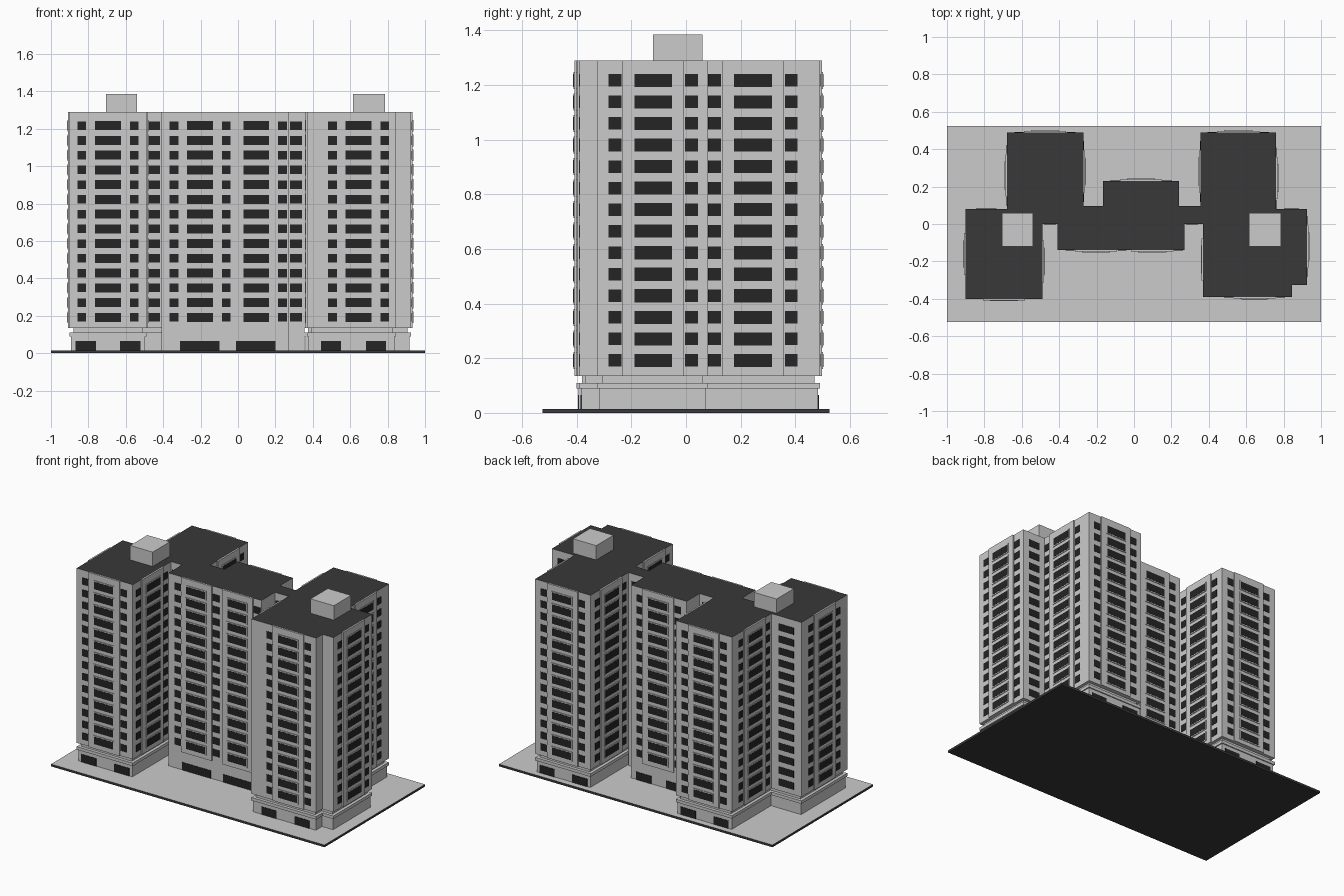
import bpy, bmesh
from mathutils import Vector

if "Cube" in bpy.data.objects:
    bpy.data.objects.remove(bpy.data.objects["Cube"])


def material(name, v):
    m = bpy.data.materials.new(name)
    m.diffuse_color = (v, v, v, 1)
    m.use_nodes = True
    m.node_tree.nodes["Principled BSDF"].inputs["Base Color"].default_value = m.diffuse_color
    return m


WALL = material("light_grey_wall", 0.6)
ROOF = material("dark_roof", 0.04)
GLASS = material("dark_glass", 0.018)


def finish(name, bm, mats):
    me = bpy.data.meshes.new(name)
    bm.normal_update()
    bm.to_mesh(me)
    bm.free()
    for m in mats:
        me.materials.append(m)
    ob = bpy.data.objects.new(name, me)
    bpy.context.collection.objects.link(ob)
    return ob


def box(bm, lo, hi):
    r = bmesh.ops.create_cube(bm, size=1)
    for v in r["verts"]:
        v.co = Vector([lo[i] if v.co[i] < 0 else hi[i] for i in range(3)])


def prism(name, pts, z0, z1, off=0.0, dark_top=False):
    """Extrude a counter-clockwise right-angled outline, offset outwards by off."""
    out = []
    for i, p in enumerate(pts):
        q = Vector(p)
        for a, b in ((pts[i - 1], p), (p, pts[(i + 1) % len(pts)])):
            d = (Vector(b) - Vector(a)).normalized()
            q = q + Vector((d.y, -d.x)) * off
        out.append(q)
    bm = bmesh.new()
    base = bm.faces.new([bm.verts.new((q.x, q.y, z0)) for q in out])
    r = bmesh.ops.extrude_face_region(bm, geom=[base])
    for g in r["geom"]:
        if isinstance(g, bmesh.types.BMVert):
            g.co.z = z1
    bmesh.ops.recalc_face_normals(bm, faces=bm.faces[:])
    if dark_top:
        for f in bm.faces:
            if f.normal.z > 0.9:
                f.material_index = 1
    return finish(name, bm, [WALL, ROOF])


# Ground slab: dark with a light top
bm = bmesh.new()
box(bm, (-1, -0.525, 0), (1, 0.525, 0.015))
bm.normal_update()
for f in bm.faces:
    f.material_index = 1 if f.normal.z > 0.9 else 0
finish("ground_slab", bm, [ROOF, WALL])

# Building outlines
LEFT = [(-.90, -.40), (-.49, -.40), (-.49, 0), (-.27, 0), (-.27, .49),
        (-.68, .49), (-.68, .08), (-.90, .08)]
RIGHT = [(.37, -.39), (.845, -.39), (.845, -.325), (.925, -.325), (.925, .08),
         (.76, .08), (.76, .49), (.355, .49), (.355, 0), (.37, 0)]
MID = [(-.41, -.14), (.27, -.14), (.27, 0), (.355, 0), (.355, .095), (.24, .095),
       (.24, .23), (-.165, .23), (-.165, .095), (-.27, .095), (-.27, 0), (-.41, 0)]
TOP = 1.29
for side, pts in (("left", LEFT), ("right", RIGHT)):
    prism(side + "_tower", pts, 0.135, TOP, 0, True)
    prism(side + "_neck", pts, 0.11, 0.135, -0.02)
    prism(side + "_cornice", pts, 0.09, 0.11, 0)
    prism(side + "_podium", pts, 0.015, 0.09, -0.007)
prism("middle_block", MID, 0.015, TOP, 0, True)

# Lift housings on the roof
for name, x0, x1 in (("left_lift_housing", -.705, -.54), ("right_lift_housing", .615, .785)):
    bm = bmesh.new()
    box(bm, (x0, -.12, TOP), (x1, .06, 1.385))
    finish(name, bm, [WALL])

# Bays, frames and panes
bays, frames, panes = bmesh.new(), bmesh.new(), bmesh.new()
FLOORS = [0.192 + 0.0788 * i for i in range(14)]


def plate(bm, side, at, c, w, z0, z1, d0, d1):
    """Box on a wall: side is '+x', '-y' and so on, at is the wall plane."""
    s = 1 if side[0] == "+" else -1
    a, b = sorted((at + s * d0, at + s * d1))
    if side[1] == "x":
        box(bm, (a, c - w / 2, z0), (b, c + w / 2, z1))
    else:
        box(bm, (c - w / 2, a, z0), (c + w / 2, b, z1))


def small_column(side, at, c, w=0.047):
    for z in FLOORS:
        plate(panes, side, at, c, w, z - .023, z + .023, 0, .002)


def bay_column(side, at, c, smalls=(-.14, .14)):
    plate(bays, side, at, c, .225, .135, TOP, 0, .008)
    for z in FLOORS:
        plate(frames, side, at, c, .15, z - .031, z + .031, .008, .012)
        plate(panes, side, at, c, .138, z - .024, z + .024, .012, .013)
    for s in smalls:
        small_column(side, at, c + s)


# Front, back and side bays of the towers and the middle
for side, at, c in (("-y", -.40, -.695), ("-y", -.39, .645), ("+y", .49, -.475),
                    ("+y", .49, .5575), ("+y", .23, .0375), ("-y", -.14, -.2025),
                    ("-x", -.90, -.16), ("+x", -.49, -.20), ("-x", -.68, .26),
                    ("+x", -.27, .28), ("+x", .925, -.12), ("-x", .37, -.19),
                    ("+x", .76, .245), ("-x", .355, .28)):
    bay_column(side, at, c)
bay_column("-y", -.14, .0975, (.14,))

# Window columns on the short walls
for side, at, c, w in (("-y", 0, -.45, .065), ("-y", 0, .31, .065), ("+y", .095, -.2175, .065),
                       ("+y", .095, .2975, .065), ("+y", .08, -.79, .11), ("+y", .08, .8425, .08)):
    small_column(side, at, c, w)

# Ground floor openings
for side, at, c, gap, w in (("-y", -.393, -.695, .12, .11), ("-y", -.383, .6175, .12, .108),
                            ("-y", -.14, -.055, .15, .21), ("+y", .483, -.475, .12, .11),
                            ("+y", .483, .5575, .12, .11), ("+y", .23, .0375, .11, .11)):
    for s in (-gap, gap):
        plate(panes, side, at, c + s, w, .015, .066, 0, .003)

finish("bay_panels", bays, [WALL])
finish("window_frames", frames, [WALL])
finish("window_panes", panes, [GLASS])
